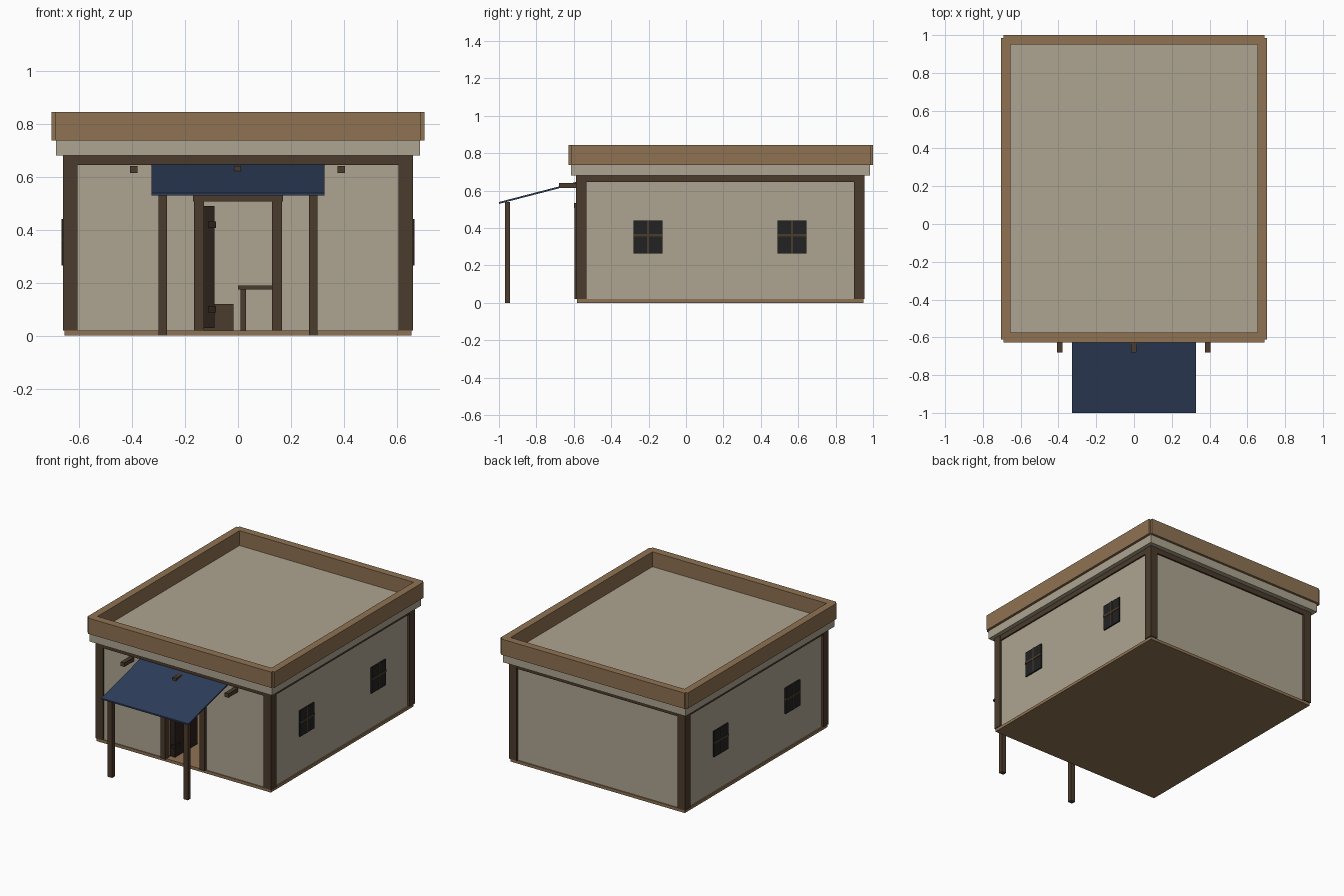
import bpy, bmesh

if "Cube" in bpy.data.objects:
    bpy.data.objects.remove(bpy.data.objects["Cube"])


def mat(name, r, g, b):
    m = bpy.data.materials.new(name)
    lin = [((c / 255 + 0.055) / 1.055) ** 2.4 for c in (r, g, b)]
    m.diffuse_color = (*lin, 1)
    m.use_nodes = True
    m.node_tree.nodes["Principled BSDF"].inputs["Base Color"].default_value = m.diffuse_color
    return m


PLASTER = mat("plaster", 174, 165, 145)
TAN = mat("tan_wood", 143, 114, 82)
WOOD = mat("dark_wood", 75, 59, 44)
CLOTH = mat("blue_cloth", 46, 62, 91)
GLASS = mat("window_black", 34, 34, 34)
DOOR = mat("door_wood", 43, 33, 26)


def mesh(name, verts, faces, m):
    me = bpy.data.meshes.new(name)
    me.from_pydata(verts, [], faces)
    me.materials.append(m)
    ob = bpy.data.objects.new(name, me)
    bpy.context.collection.objects.link(ob)
    return ob


def box(name, x, y, z, m):
    """Box from (min, max) pairs on each axis."""
    v = [(a, b, c) for a in x for b in y for c in z]
    f = [(0, 1, 3, 2), (4, 6, 7, 5), (0, 4, 5, 1),
         (2, 3, 7, 6), (0, 2, 6, 4), (1, 5, 7, 3)]
    return mesh(name, v, f, m)


def span(s, a, b):
    """Mirror an interval by the sign s."""
    return tuple(sorted((s * a, s * b)))


# floor slab
box("floor", (-0.655, 0.655), (-0.583, 0.948), (0, 0.02), TAN)

# single-sided plaster walls, facing outward; front one leaves the doorway
X, F, B, Z0, Z1 = 0.647, -0.576, 0.94, 0.02, 0.68
for name, x0, x1, z0, z1 in (("front_wall_left", -X, -0.13, Z0, Z1),
                             ("front_wall_right", 0.13, X, Z0, Z1),
                             ("front_wall_top", -0.13, 0.13, 0.51, Z1)):
    mesh(name, [(x0, F, z0), (x1, F, z0), (x1, F, z1), (x0, F, z1)], [(0, 1, 2, 3)], PLASTER)
mesh("back_wall", [(X, B, Z0), (-X, B, Z0), (-X, B, Z1), (X, B, Z1)], [(0, 1, 2, 3)], PLASTER)
mesh("right_wall", [(X, F, Z0), (X, B, Z0), (X, B, Z1), (X, F, Z1)], [(0, 1, 2, 3)], PLASTER)
mesh("left_wall", [(-X, B, Z0), (-X, F, Z0), (-X, F, Z1), (-X, B, Z1)], [(0, 1, 2, 3)], PLASTER)

# corner posts and top beams
for s in (-1, 1):
    for y in ((-0.588, -0.532), (0.898, 0.954)):
        box("corner_post", span(s, 0.605, 0.661), y, (0.02, 0.68), WOOD)
    box("side_beam", span(s, 0.61, 0.657), (-0.535, 0.90), (0.645, 0.68), WOOD)
box("front_beam", (-0.607, 0.607), (-0.585, -0.54), (0.645, 0.68), WOOD)
box("back_beam", (-0.607, 0.607), (0.905, 0.951), (0.645, 0.68), WOOD)

# flat roof and parapet
box("roof", (-0.687, 0.687), (-0.614, 0.984), (0.68, 0.743), PLASTER)
for s in (-1, 1):
    box("side_parapet", span(s, 0.654, 0.704), (-0.612, 0.986), (0.737, 0.844), TAN)
box("front_parapet", (-0.69, 0.69), (-0.627, -0.574), (0.737, 0.844), TAN)
box("back_parapet", (-0.69, 0.69), (0.95, 1.0), (0.737, 0.844), TAN)

# side windows with crossed bars
for s in (-1, 1):
    for yc in (-0.203, 0.567):
        box("window_pane", span(s, 0.654, 0.663), (yc - 0.077, yc + 0.077), (0.265, 0.44), GLASS)
        box("window_bar_across", span(s, 0.655, 0.666), (yc - 0.077, yc + 0.077), (0.355, 0.369), WOOD)
        box("window_bar_upright", span(s, 0.655, 0.666), (yc - 0.005, yc + 0.005), (0.265, 0.44), WOOD)

# door frame
for s in (-1, 1):
    box("door_jamb", span(s, 0.129, 0.166), (-0.597, -0.55), (0.02, 0.506), WOOD)
box("door_lintel", (-0.17, 0.17), (-0.599, -0.55), (0.506, 0.535), WOOD)

# open door with hinges
box("door", (-0.128, -0.088), (-0.55, -0.31), (0.028, 0.49), DOOR)
for z in (0.10, 0.418):
    box("door_hinge", (-0.113, -0.083), (-0.56, -0.50), (z - 0.012, z + 0.012), DOOR)

# furniture inside
box("crate", (-0.16, -0.017), (0.25, 0.45), (0.02, 0.12), WOOD)
box("table_top", (0.0, 0.28), (0.15, 0.45), (0.175, 0.19), WOOD)
for x in (0.01, 0.25):
    for y in (0.16, 0.42):
        box("table_leg", (x, x + 0.02), (y, y + 0.02), (0.02, 0.175), WOOD)

# roof beam ends on the front
for x in (-0.393, -0.002, 0.39):
    box("beam_end", (x - 0.014, x + 0.014), (-0.68, -0.57), (0.614, 0.641), WOOD)

# sloped awning and its posts
prof = [(-1.0, 0.529), (-0.58, 0.638), (-0.58, 0.648), (-1.0, 0.539)]
verts = [(x, y, z) for x in (-0.327, 0.327) for y, z in prof]
faces = [(3, 2, 1, 0), (4, 5, 6, 7)] + [(i, (i + 1) % 4, (i + 1) % 4 + 4, i + 4) for i in range(4)]
mesh("awning", verts, faces, CLOTH)
for s in (-1, 1):
    box("awning_post", span(s, 0.268, 0.301), (-0.969, -0.94), (0, 0.54), WOOD)

# make normals of closed parts consistent
for ob in bpy.context.collection.objects:
    if len(ob.data.polygons) > 1:
        bm = bmesh.new()
        bm.from_mesh(ob.data)
        bmesh.ops.recalc_face_normals(bm, faces=bm.faces)
        bm.to_mesh(ob.data)
        bm.free()
